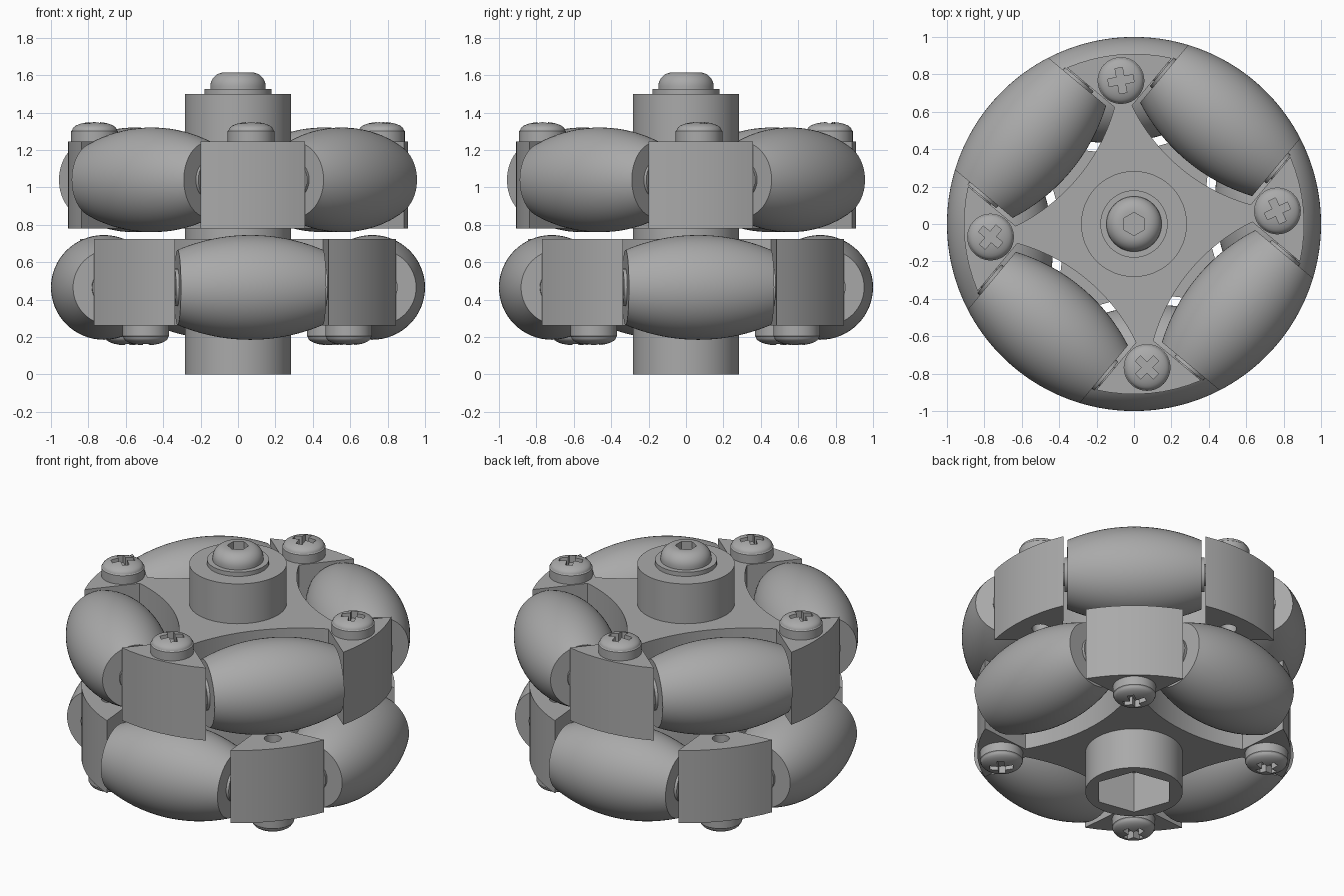
import bpy, bmesh, math
from mathutils import Matrix, Vector

cube = bpy.data.objects.get("Cube")
if cube:
    bpy.data.objects.remove(cube, do_unlink=True)

grey = bpy.data.materials.new("plain_grey")
grey.use_nodes = True
GREY = (0.4, 0.4, 0.4, 1)
grey.diffuse_color = GREY
grey.node_tree.nodes["Principled BSDF"].inputs["Base Color"].default_value = GREY

AXIS_R = 0.72     # distance of roller axles from the centre
HALF_GAP = 0.413  # half the space between two arms
ARM_R = 0.91      # outer radius of the arms


def finish(bm, name):
    bmesh.ops.remove_doubles(bm, verts=bm.verts, dist=1e-5)
    bmesh.ops.recalc_face_normals(bm, faces=bm.faces)
    mesh = bpy.data.meshes.new(name)
    bm.to_mesh(mesh)
    bm.free()
    mesh.materials.append(grey)
    obj = bpy.data.objects.new(name, mesh)
    bpy.context.collection.objects.link(obj)
    return obj


def lathe(name, profile, steps=48):
    """Spin an (r, z) profile around z."""
    bm = bmesh.new()
    verts = [bm.verts.new((r, 0, z)) for r, z in profile]
    edges = [bm.edges.new(pair) for pair in zip(verts, verts[1:])]
    bmesh.ops.spin(bm, geom=verts + edges, axis=(0, 0, 1), cent=(0, 0, 0),
                   steps=steps, angle=math.tau, use_merge=True)
    return finish(bm, name)


def cylinder(name, r, z0, z1, steps=48):
    return lathe(name, [(0, z0), (r, z0), (r, z1), (0, z1)], steps)


def prism(name, outline, z0, z1):
    bm = bmesh.new()
    face = bm.faces.new([bm.verts.new((x, y, z0)) for x, y in outline])
    top = bmesh.ops.extrude_face_region(bm, geom=[face])["geom"]
    bmesh.ops.translate(bm, vec=(0, 0, z1 - z0),
                        verts=[v for v in top if isinstance(v, bmesh.types.BMVert)])
    return finish(bm, name)


def cut(obj, cutter):
    """Subtract the cutter, bake the result and delete the cutter."""
    cutter.hide_render = True
    mod = obj.modifiers.new("cut", "BOOLEAN")
    mod.object, mod.operation, mod.solver = cutter, "DIFFERENCE", "EXACT"
    bpy.context.view_layer.update()
    graph = bpy.context.evaluated_depsgraph_get()
    baked = bpy.data.meshes.new_from_object(obj.evaluated_get(graph))
    obj.modifiers.clear()
    obj.data = baked
    bpy.data.objects.remove(cutter, do_unlink=True)


def smooth(obj):
    bpy.ops.object.select_all(action="DESELECT")
    obj.select_set(True)
    bpy.context.view_layer.objects.active = obj
    bpy.ops.object.shade_smooth_by_angle(angle=math.radians(30))


def polar(r, a):
    return (r * math.cos(a), r * math.sin(a))


def rot(a, axis="Z"):
    return Matrix.Rotation(a, 4, axis)


def place(template, name, matrix):
    obj = bpy.data.objects.new(name, template.data)
    bpy.context.collection.objects.link(obj)
    obj.matrix_world = matrix


# Four-armed plate: roller pockets joined by arc-faced arms
corner = math.asin(HALF_GAP / ARM_R)
outline = []
for k in range(4):
    mid = math.pi / 4 + k * math.pi / 2
    outline.append(polar(ARM_R, mid - corner))
    for i in range(25):
        s = HALF_GAP * (i / 12 - 1)
        u = 1.39 - math.sqrt(1 - s * s)
        outline.append(polar(math.hypot(u, s), mid + math.atan2(s, u)))
    for i in range(8):
        outline.append(polar(ARM_R, mid + corner + (math.pi / 2 - 2 * corner) * i / 8))
plate = prism("plate", outline, -0.26, 0.205)
for k in range(4):
    hole = cylinder("hole_cutter", 0.05, -0.3, -0.2, 24)
    hole.matrix_world = rot(k * math.pi / 2) @ Matrix.Translation((0.77, 0, 0))
    cut(plate, hole)

# Barrel roller whose outer side follows the unit wheel circle
N = 24
barrel = [(math.sqrt(1 - s * s) - AXIS_R, s)
          for s in (0.39 * (2 * i / N - 1) for i in range(N + 1))]
roller = lathe("roller", [(0, -0.39)] + barrel + [(0, 0.39)], 64)

# Axle with a washer at each end of the roller
axle = lathe("axle", [(0, -0.43), (0.065, -0.43), (0.065, -0.407), (0.1, -0.407),
                      (0.1, -0.38), (0.1, 0.38), (0.1, 0.407), (0.065, 0.407),
                      (0.065, 0.43), (0, 0.43)], 32)

# Domed screw head with a cross recess
dome = [(0.12 * math.cos(a), 0.06 + 0.045 * math.sin(a))
        for a in (math.pi / 2 * i / 8 for i in range(9))]
screw = lathe("screw", [(0, -0.02), (0.125, -0.02), (0.125, 0.055)] + dome[:-1] + [(0, 0.105)])
w, l = 0.02, 0.068
cross = [(l, -w), (l, w), (w, w), (w, l), (-w, l), (-w, w),
         (-l, w), (-l, -w), (-w, -w), (-w, -l), (w, -l), (w, -w)]
cut(screw, prism("cross_cutter", cross, 0.05, 0.2))

for part in (plate, roller, axle, screw):
    smooth(part)

# Two wheel layers, the lower one turned over and offset by half a step
turns = [math.radians(a) for a in (20, 5, 45, 40)]
offset = math.radians(5.2)
for label, base in (
        ("upper", Matrix.Translation((0, 0, 1.04)) @ rot(offset)),
        ("lower", Matrix.Translation((0, 0, 0.465)) @ rot(offset + math.pi / 4) @ rot(math.pi, "X"))):
    place(plate, label + "_plate", base)
    for k in range(4):
        arm = base @ rot(k * math.pi / 2)
        place(screw, f"{label}_screw_{k + 1}",
              arm @ Matrix.Translation((0.77, 0, 0.205)) @ rot(turns[k]))
        seat = arm @ rot(math.pi / 4) @ Matrix.Translation((AXIS_R, 0, 0)) @ rot(math.pi / 2, "X")
        place(roller, f"{label}_roller_{k + 1}", seat)
        place(axle, f"{label}_axle_{k + 1}", seat)
for part in (plate, roller, axle, screw):
    bpy.data.objects.remove(part, do_unlink=True)


def hexagon(r, turn):
    return [polar(r, turn + i * math.pi / 3) for i in range(6)]


# Central hub with a hexagonal shaft bore underneath
hub = cylinder("hub", 0.283, 0, 1.5, 64)
cut(hub, prism("bore_cutter", hexagon(0.233, math.radians(50)), -0.1, 1.3))
smooth(hub)

# Washer and domed bolt with a hexagonal socket
washer = cylinder("hub_washer", 0.18, 1.49, 1.527)
smooth(washer)
head = [(0.148 - 0.078 * (1 - math.cos(a)), 1.54 + 0.075 * math.sin(a))
        for a in (math.pi / 2 * i / 8 for i in range(9))]
bolt = lathe("hub_bolt", [(0, 1.5), (0.148, 1.5)] + head + [(0, 1.615)])
cut(bolt, prism("socket_cutter", hexagon(0.062, math.pi / 6), 1.55, 1.7))
smooth(bolt)
